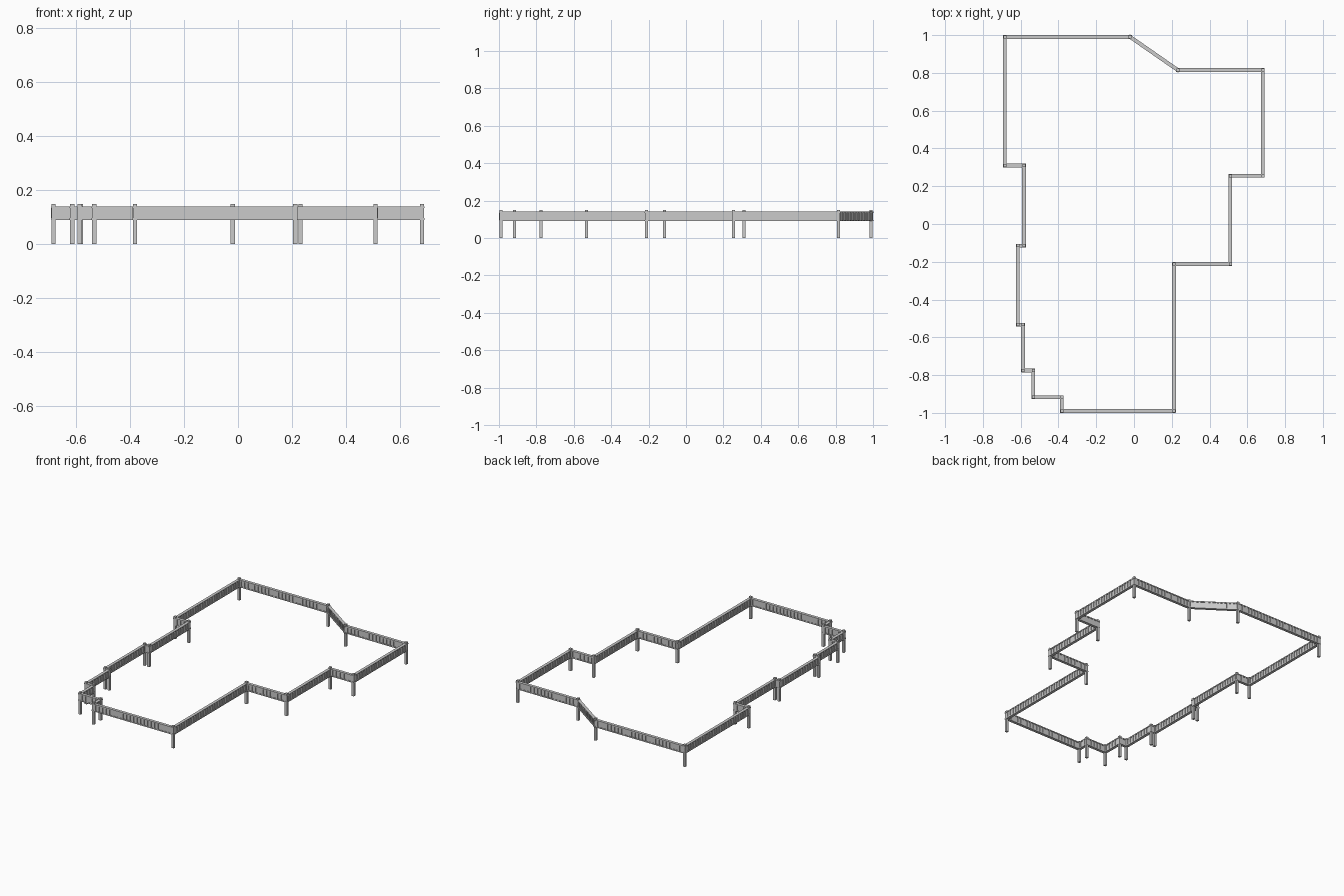
import bpy, bmesh
from math import atan2, floor
from mathutils import Matrix, Vector

if "Cube" in bpy.data.objects:
    bpy.data.objects.remove(bpy.data.objects["Cube"])

# Corner positions of the fence line, clockwise from the back left
CORNERS = [(-0.684, 0.99), (-0.02, 0.99), (0.232, 0.815), (0.682, 0.815),
           (0.682, 0.255), (0.51, 0.255), (0.51, -0.212), (0.212, -0.212),
           (0.212, -0.99), (-0.382, -0.99), (-0.382, -0.917), (-0.533, -0.917),
           (-0.533, -0.775), (-0.587, -0.775), (-0.587, -0.533), (-0.615, -0.533),
           (-0.615, -0.115), (-0.583, -0.115), (-0.583, 0.31), (-0.684, 0.31)]
SPACING = 0.025


def box(bm, center, size, angle=0.0):
    m = (Matrix.Translation(center) @ Matrix.Rotation(angle, 4, 'Z')
         @ Matrix.Diagonal((*size, 1)))
    bmesh.ops.create_cube(bm, size=1, matrix=m)


def finish(bm, name):
    mesh = bpy.data.meshes.new(name)
    bm.to_mesh(mesh)
    bm.free()
    obj = bpy.data.objects.new(name, mesh)
    bpy.context.collection.objects.link(obj)
    return obj


def span(bm, a, b, z0, z1, width, extra=0.0):
    # horizontal bar between two corners
    d, mid = b - a, (a + b) / 2
    box(bm, (mid.x, mid.y, (z0 + z1) / 2), (d.length + extra, width, z1 - z0),
        atan2(d.y, d.x))


points = [Vector(p) for p in CORNERS]
segments = list(zip(points, points[1:] + points[:1]))
posts, caps, lower, panels, battens = (bmesh.new() for _ in range(5))

for a, b in segments:
    # corner post, taller than the rails
    box(posts, (a.x, a.y, 0.0745), (0.016, 0.016, 0.149))
    # top rail, bottom rail and recessed panel
    span(caps, a, b, 0.133, 0.14, 0.02, 0.018)
    span(lower, a, b, 0.09, 0.097, 0.019, 0.017)
    span(panels, a, b, 0.097, 0.133, 0.009)
    # upright boards standing proud of both panel faces
    d = b - a
    count = max(1, floor(d.length / SPACING))
    for i in range(count):
        p = a + d * ((i + 0.5) / count)
        box(battens, (p.x, p.y, 0.115), (0.013, 0.017, 0.036), atan2(d.y, d.x))

finish(posts, "corner_posts")
finish(caps, "top_rails")
finish(lower, "bottom_rails")
finish(panels, "fence_panels")
finish(battens, "upright_boards")
